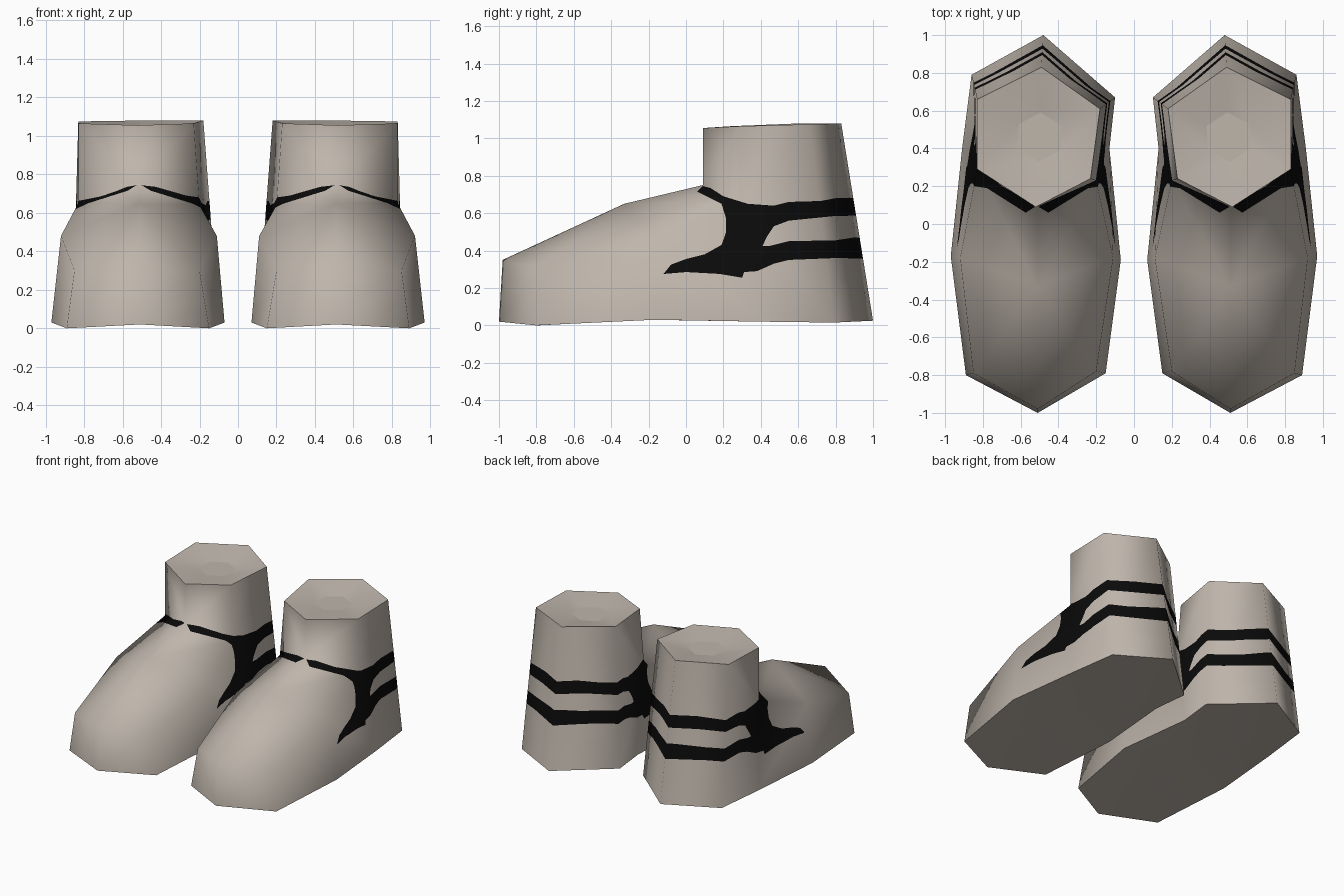
import bpy, bmesh, math
from mathutils import Vector
from mathutils.geometry import tessellate_polygon

if "Cube" in bpy.data.objects:
    bpy.data.objects.remove(bpy.data.objects["Cube"])


def material(name, rgb):
    m = bpy.data.materials.new(name)
    m.diffuse_color = (*rgb, 1)
    m.use_nodes = True
    m.node_tree.nodes["Principled BSDF"].inputs["Base Color"].default_value = m.diffuse_color
    return m


CLAY = material("warm_grey", (0.52, 0.465, 0.41))
BLACK = material("black", (0.003, 0.003, 0.003))

# Right boot: sole outline, counter-clockwise from the toe
SOLE = [(.51, -1, .02), (.89, -.8, 0), (.97, -.17, .03), (.91, .4, .02), (.86, .79, .015),
        (.48, 1, .025), (.10, .67, .02), (.13, .40, .02), (.07, -.19, .03), (.15, -.79, 0)]
# Upper edge of the foot, instep ridge and shaft rim
EDGE = {0: (.51, -.98, .35), 1: (.85, -.79, .30), 2: (.92, -.18, .48), 3: (.83, .29, .65),
        7: (.20, .23, .64), 8: (.11, -.18, .48), 9: (.20, -.78, .30)}
RIDGE = [(.51, -.33, .65), (.515, .09, .75)]
RIM = [(.52, .09, 1.055), (.83, .29, 1.065), (.83, .66, 1.075),
       (.49, .83, 1.08), (.18, .61, 1.08), (.23, .24, 1.065)]

# Painted strap pattern, as an outline in the side view (y, z)
STRAPS = [(1.1, .68), (.8, .68), (.72, .665), (.55, .66), (.47, .64), (.33, .65), (.2, .69),
          (.13, .735), (.09, .745), (.06, .715), (.13, .68), (.19, .65), (.215, .57),
          (.215, .5), (.19, .43), (.1, .38), (0, .355), (-.08, .325), (-.12, .275),
          (0, .285), (.18, .275), (.3, .255), (.31, .285), (.38, .29), (.47, .33),
          (.55, .35), (.8, .36), (1.1, .355),
          (1.1, .47), (.9, .47), (.8, .455), (.55, .45), (.45, .425), (.41, .425),
          (.43, .47), (.47, .53), (.55, .56), (.8, .585), (1.1, .59)]


def inside(y, z):
    hit = False
    for (y0, z0), (y1, z1) in zip(STRAPS, STRAPS[1:] + STRAPS[:1]):
        if (z0 > z) != (z1 > z) and y < y0 + (z - z0) * (y1 - y0) / (z1 - z0):
            hit = not hit
    return hit


def build(name, faces, side, straps=False):
    """Make a smooth shell from faces given as lists of points; side -1 mirrors it."""
    bm = bmesh.new()
    made = {}

    def vert(p):
        if p not in made:
            made[p] = bm.verts.new((p[0] * side, p[1], p[2]))
        return made[p]

    for f in faces:
        bm.faces.new([vert(p) for p in (f if side > 0 else f[::-1])])
    bmesh.ops.triangulate(bm, faces=bm.faces[:])
    bm.normal_update()
    # remember the smooth normals so that the strap cuts do not change the shading
    layer = bm.verts.layers.float_vector.new("smooth_normal")
    for v in bm.verts:
        v[layer] = v.normal
    if straps:
        for (y0, z0), (y1, z1) in zip(STRAPS, STRAPS[1:] + STRAPS[:1]):
            if y0 == y1 == 1.1:
                continue
            bmesh.ops.bisect_plane(bm, geom=bm.verts[:] + bm.edges[:] + bm.faces[:], dist=1e-5,
                                   plane_co=(0, y0, z0),
                                   plane_no=Vector((0, z0 - z1, y1 - y0)).normalized())
        for f in bm.faces:
            c = f.calc_center_median()
            f.material_index = int(inside(c.y, c.z))
    normals = [Vector(v[layer]).normalized() for v in bm.verts]
    bm.verts.layers.float_vector.remove(layer)
    for f in bm.faces:
        f.smooth = True
    me = bpy.data.meshes.new(name)
    bm.to_mesh(me)
    bm.free()
    me.normals_split_custom_set_from_vertices([tuple(n) for n in normals])
    me.materials.append(CLAY)
    me.materials.append(BLACK)
    ob = bpy.data.objects.new(name, me)
    bpy.context.collection.objects.link(ob)
    return ob


S, E, R = SOLE, EDGE, RIM
P, Q = RIDGE

# Upper: side walls, instep, heel and shaft
upper = [[S[i], S[(i + 1) % 10], E[(i + 1) % 10], E[i]] for i in (0, 1, 2, 7, 8, 9)]
upper += [[S[3], S[4], R[2], E[3]], [E[3], R[2], R[1]],
          [S[4], S[5], R[3], R[2]], [S[5], S[6], R[4], R[3]],
          [S[6], S[7], E[7], R[4]], [E[7], R[5], R[4]],
          [E[0], E[1], P], [E[1], E[2], P], [E[2], E[3], P], [P, E[3], Q],
          [E[9], E[0], P], [E[8], E[9], P], [E[7], E[8], P], [P, Q, E[7]],
          [Q, E[3], R[1], R[0]], [E[7], Q, R[0], R[5]]]

# Shaft top: shallow funnel down to a small flat hexagon
hexagon = []
for i in range(6):
    a = math.radians(-87 + 60 * i)
    hexagon.append((.5 + .13 * math.cos(a), .46 + .13 * math.sin(a), 1.035))
funnel = [[R[i], R[(i + 1) % 6], hexagon[(i + 1) % 6], hexagon[i]] for i in range(6)]

# Sole: slightly arched underside
arch = (.5, 0, .06)
sole = [[S[(i + 1) % 10], S[i], arch] for i in range(10)]

for side, tag in ((1, "left"), (-1, "right")):
    build(tag + "_boot_upper", upper, side, straps=True)
    build(tag + "_boot_sole", sole, side)
    build(tag + "_shaft_funnel", funnel, side)
    build(tag + "_shaft_cap", [hexagon], side)
